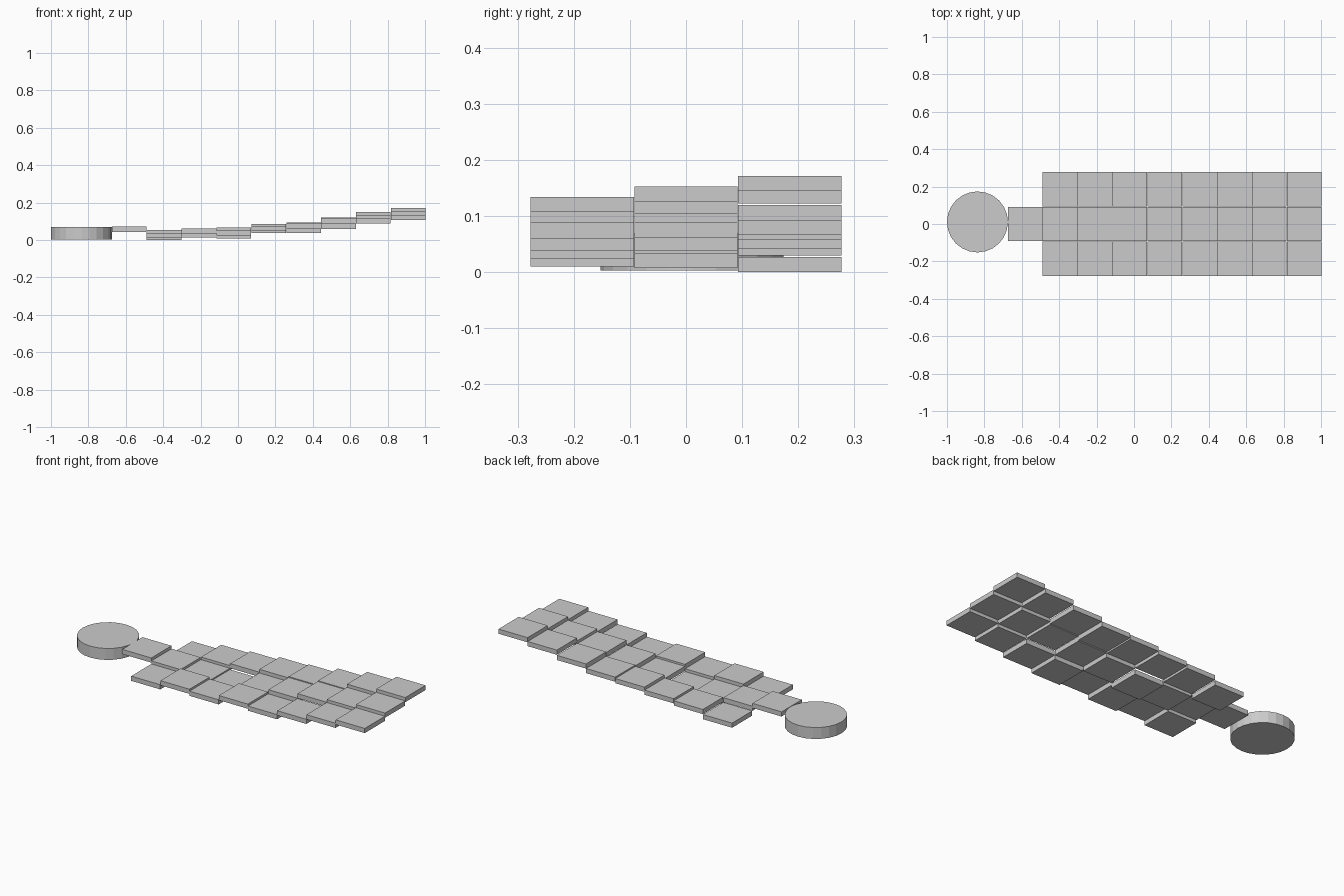
import bpy, bmesh
from mathutils import Matrix

if "Cube" in bpy.data.objects:
    bpy.data.objects.remove(bpy.data.objects["Cube"])

PITCH = 0.1865   # tile spacing in x
ROW = 0.185      # tile spacing in y
THICK = 0.027
X0 = -0.675      # start of the first tile column


def finish(bm, name):
    mesh = bpy.data.meshes.new(name)
    bm.to_mesh(mesh)
    bm.free()
    obj = bpy.data.objects.new(name, mesh)
    bpy.context.collection.objects.link(obj)
    return obj


def tile(name, col, row, bottom):
    bm = bmesh.new()
    x = X0 + (col + 0.5) * PITCH
    bmesh.ops.create_cube(bm, size=1.0, matrix=Matrix.Translation(
        (x, row * ROW, bottom + THICK / 2)) @ Matrix.Diagonal((PITCH - 0.001, ROW - 0.001, THICK, 1)))
    return finish(bm, name)


# Round end disc
bm = bmesh.new()
bmesh.ops.create_cone(bm, cap_ends=True, segments=24, radius1=0.163, radius2=0.163,
                      depth=0.066, matrix=Matrix.Translation((-0.837, 0.011, 0.036)))
finish(bm, "round_disc")

# Stepped walkway tiles: underside heights by row, from the disc outward
rows = {
    "front": (-1, 1, [.010, .034, .023, .048, .037, .060, .087, .107]),
    "middle": (0, 0, [.044, .027, .014, .007, .037, .061, .088, .104, .125]),
    "back": (1, 1, [.000, .029, .041, .058, .066, .092, .122, .144]),
}
for label, (row, first, heights) in rows.items():
    for i, h in enumerate(heights):
        tile(f"{label}_tile_{i + 1}", first + i, row, h)
